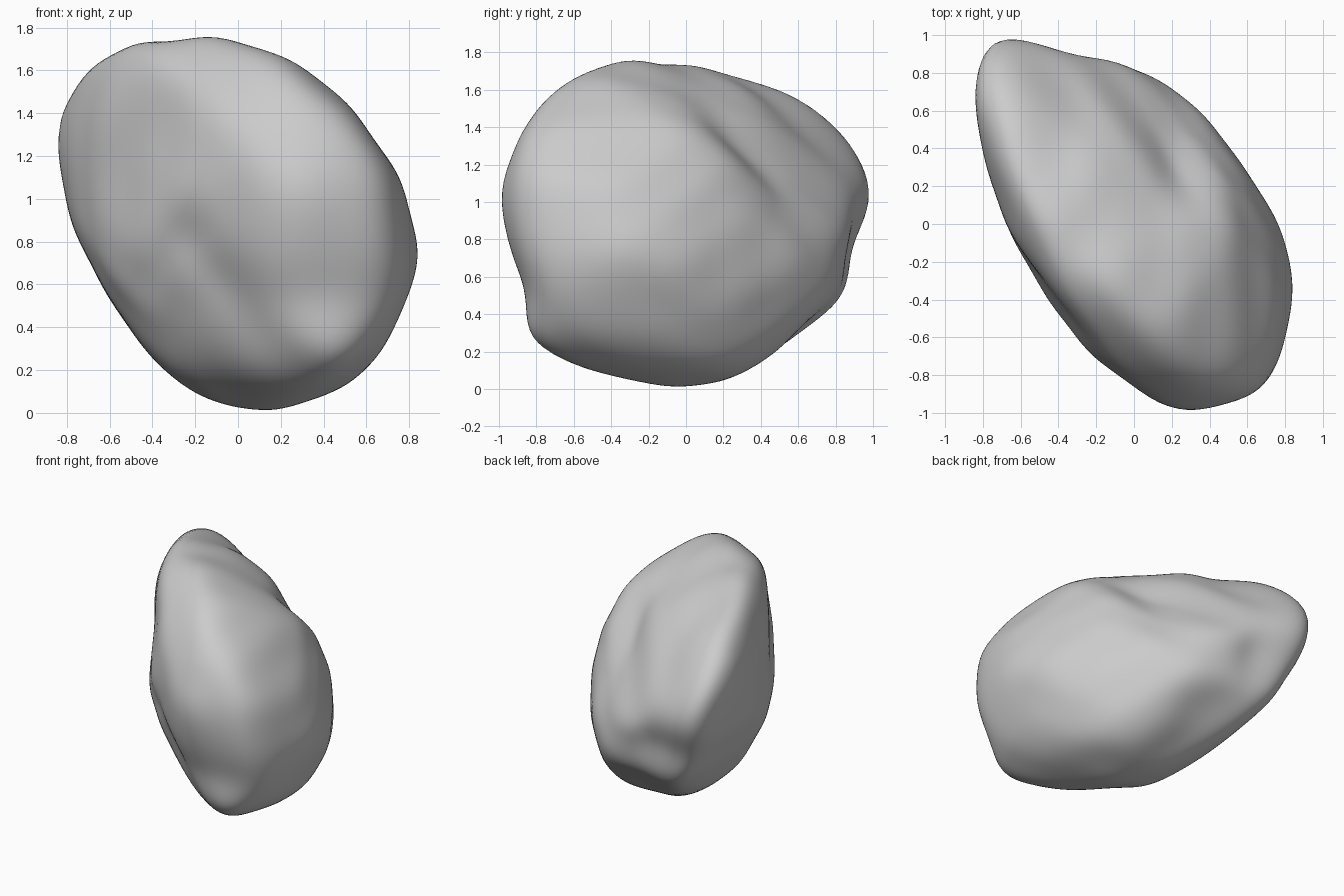
import bpy
import bmesh
import math
from mathutils import Vector

STEPS = 360        # angular samples per outline
SECTORS = 90       # sectors used when refining an outline
SHARPNESS = 15     # how tightly the outlines are blended
ROUNDS = 8         # refinement passes
CENTRE = Vector((0, 0, 0.88))

cube = bpy.data.objects.get("Cube")
if cube:
    bpy.data.objects.remove(cube, do_unlink=True)

# Outlines in hundredths, anticlockwise around the centre of the stone
FACING_FRONT = [(85, -14), (76, 22), (52, 56), (24, 78), (-10, 89), (-27, 86),
                (-57, 84), (-72, 70), (-83, 51), (-85, 37), (-78, 0),
                (-62, -32), (-38, -68), (-14, -82), (12, -88), (38, -81),
                (62, -70), (78, -38)]
FACING_SIDE = [(100, 22), (94, 40), (81, 55), (56, 71), (24, 83), (-25, 89),
               (-51, 84), (-71, 73), (-89, 48), (-100, 16), (-94, -13),
               (-86, -36), (-83, -62), (-80, -67), (-51, -80), (-11, -88),
               (26, -83), (58, -67), (77, -51), (86, -32), (89, -11), (96, 5)]
FACING_TOP = [(85, -32), (79, -3), (59, 29), (35, 61), (9, 82), (-13, 90),
              (-35, 89), (-44, 93), (-66, 100), (-79, 92), (-85, 69),
              (-79, 32), (-66, -5), (-44, -42), (-23, -69), (11, -94),
              (29, -100), (51, -94), (67, -89), (79, -66)]
NARROW_FRONT = [(63, 1), (54, 22), (37, 44), (23, 66), (7, 80), (-4, 95),
                (-25, 103), (-34, 100), (-45, 87), (-56, 63), (-57, 29),
                (-61, -9), (-53, -36), (-36, -70), (-18, -97), (-7, -102),
                (22, -94), (46, -77), (61, -53), (66, -29)]
NARROW_BACK = [(61, 25), (57, 49), (55, 71), (44, 81), (35, 91), (23, 97),
               (3, 93), (-21, 80), (-42, 59), (-57, 32), (-64, 5), (-65, -29),
               (-57, -60), (-42, -74), (-21, -80), (-4, -86), (16, -78),
               (37, -60), (54, -33), (61, -5)]
BROAD_BACK = [(119, 39), (113, 56), (93, 65), (59, 65), (35, 69), (4, 66),
              (-30, 63), (-57, 56), (-84, 39), (-101, 15), (-108, -16),
              (-103, -38), (-95, -53), (-88, -72), (-74, -79), (-40, -82),
              (11, -77), (45, -63), (79, -37), (103, -2), (116, 22)]

# Shallow grooves: path, depth, width
GROOVES = [
    ([(0.1, -0.25, 0.78), (0.24, 0.2, 0.5), (0.2, 0.5, 0.12),
      (0, 0.74, -0.18)], 0.06, 0.18),
    ([(-0.4, 0.2, 0.8), (-0.35, 0.85, 0.42)], 0.04, 0.13),
    ([(-0.35, 0.87, -0.1), (0, 0.68, -0.58)], 0.05, 0.16),
    ([(-0.3, -0.1, 0.8), (-0.15, -0.5, 0.5), (0.1, -0.78, 0.1)], 0.04, 0.2),
    ([(-0.15, -0.6, -0.05), (0.1, -0.68, -0.4), (0.22, -0.72, -0.58)],
     0.05, 0.15),
]


def slanted_axes(turn, rise):
    """Level and raised axes of a plane turned about z and tipped by rise."""
    turn, rise = math.radians(turn), math.radians(rise)
    right = Vector((math.cos(turn), math.sin(turn), 0))
    back = Vector((-math.sin(turn), math.cos(turn), 0))
    return right, back * math.sin(rise) + Vector((0, 0, math.cos(rise)))


def cross_z(a, b):
    return a[0] * b[1] - a[1] * b[0]


def sample(table, turn):
    """Read a circular table at a fraction of a turn."""
    place = turn * len(table)
    low = int(place)
    mix = place - low
    return (table[low % len(table)] * (1 - mix)
            + table[(low + 1) % len(table)] * mix)


def soften(table, reach):
    span = range(-reach, reach + 1)
    return [sum(table[(i + k) % len(table)] for k in span) / len(span)
            for i in range(len(table))]


def radius_table(outline):
    """Distance from the centre to the outline for every angle."""
    raw = []
    for i in range(STEPS):
        angle = math.tau * i / STEPS
        ray = (math.cos(angle), math.sin(angle))
        best = 0
        for p, q in zip(outline, outline[1:] + outline[:1]):
            edge = (q[0] - p[0], q[1] - p[1])
            denom = cross_z(ray, edge)
            if abs(denom) > 1e-9 and -1e-6 <= cross_z(p, ray) / denom <= 1 + 1e-6:
                best = max(best, cross_z(p, edge) / denom / 100)
        raw.append(best)
    return soften(raw, 3)


def project(point, axes):
    """Turn and length of a point seen along one direction."""
    a, b = point.dot(axes[0]), point.dot(axes[1])
    return (math.atan2(b, a) / math.tau) % 1, math.hypot(a, b)


def path_distance(point, path):
    nearest = 9
    for start, end in zip(path, path[1:]):
        start, end = Vector(start), Vector(end)
        span = end - start
        t = max(0, min(1, (point - start).dot(span) / span.length_squared))
        nearest = min(nearest, (point - start - span * t).length)
    return nearest


def groove_depth(point):
    return sum(depth * math.exp(-(path_distance(point, path) / width) ** 2)
               for path, depth, width in GROOVES)


AXES = [slanted_axes(0, 0), slanted_axes(90, 0), slanted_axes(0, 90),
        slanted_axes(35, 30), slanted_axes(215, 30), slanted_axes(145, -30)]
TARGETS = [radius_table(outline) for outline in (
    FACING_FRONT, FACING_SIDE, FACING_TOP, NARROW_FRONT, NARROW_BACK,
    BROAD_BACK)]

# Stone body, carved from a fine ball
bm = bmesh.new()
bmesh.ops.create_icosphere(bm, subdivisions=6, radius=1)
directions = [v.co.normalized() for v in bm.verts]
seen = [[project(d, axes) for axes in AXES] for d in directions]
tables = [list(table) for table in TARGETS]
dents = []
for step in range(ROUNDS):
    radii = [sum((length / sample(table, turn)) ** SHARPNESS
                 for (turn, length), table in zip(views, tables))
             ** (-1 / SHARPNESS) for views in seen]
    if not dents:
        dents = [groove_depth(d * r) for d, r in zip(directions, radii)]
    for vert, d, r, dent in zip(bm.verts, directions, radii, dents):
        vert.co = d * (r - dent)
    for _ in range(12):
        bmesh.ops.smooth_vert(bm, verts=bm.verts, factor=0.5,
                              use_axis_x=True, use_axis_y=True, use_axis_z=True)
    if step == ROUNDS - 1:
        break
    # Move each limit until the carved body reaches its outline
    for i, (axes, target) in enumerate(zip(AXES, TARGETS)):
        reached = [0.5] * SECTORS
        for vert in bm.verts:
            turn, length = project(vert.co, axes)
            sector = round(turn * SECTORS) % SECTORS
            reached[sector] = max(reached[sector], length / sample(target, turn))
        gain = soften([reach ** -0.8 for reach in reached], 2)
        tables[i] = [min(value * sample(gain, k / STEPS), goal * 1.15)
                     for k, (value, goal) in enumerate(zip(tables[i], target))]

bmesh.ops.translate(bm, verts=bm.verts, vec=CENTRE)
mesh = bpy.data.meshes.new("stone")
bm.to_mesh(mesh)
bm.free()
for face in mesh.polygons:
    face.use_smooth = True
stone = bpy.data.objects.new("stone", mesh)
bpy.context.collection.objects.link(stone)

# Plain grey material
grey = bpy.data.materials.new("stone_grey")
grey.use_nodes = True
colour = (0.6, 0.6, 0.6, 1)
grey.diffuse_color = colour
grey.node_tree.nodes["Principled BSDF"].inputs["Base Color"].default_value = colour
mesh.materials.append(grey)
